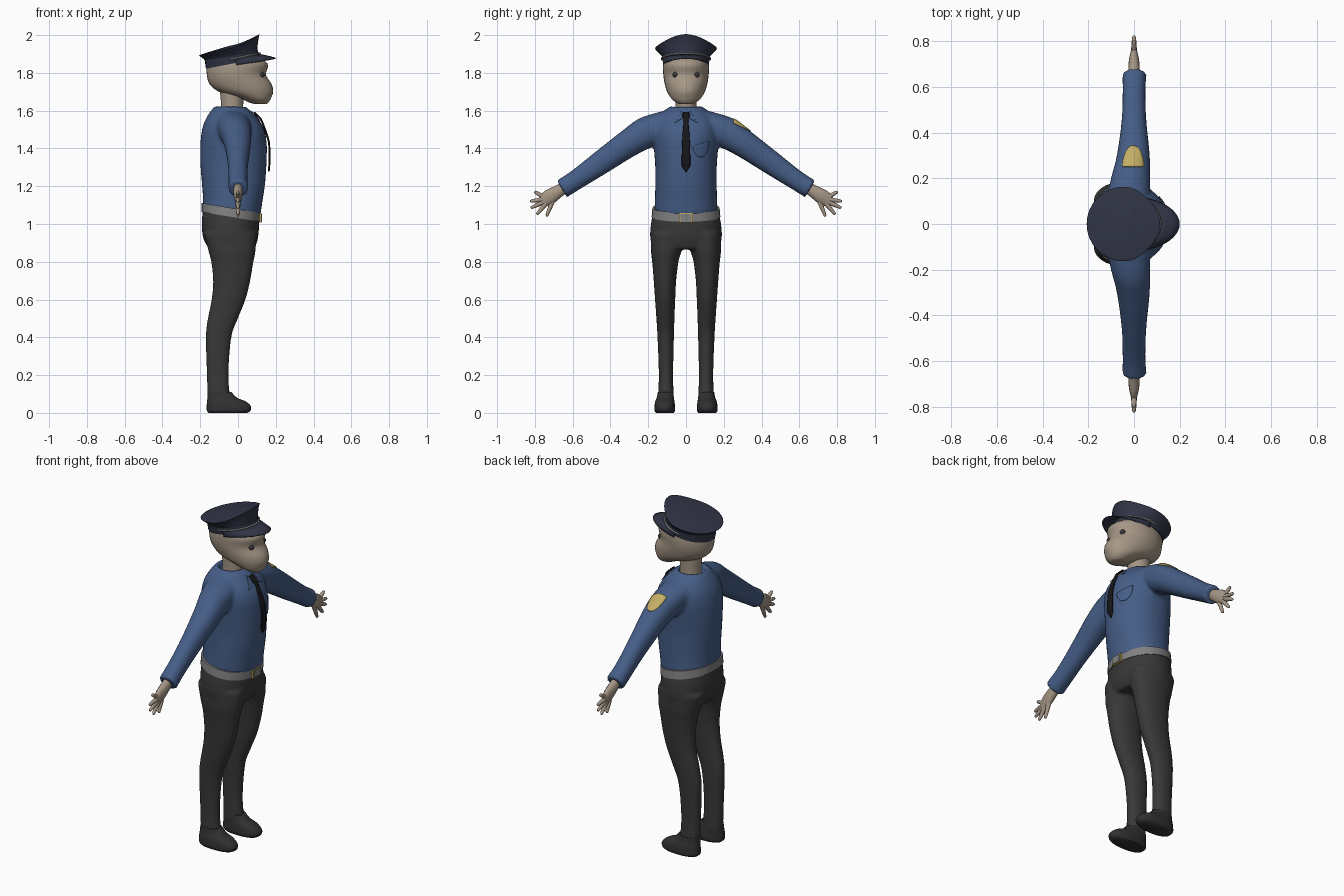
import bpy, bmesh, math
from mathutils import Vector

if "Cube" in bpy.data.objects:
    bpy.data.objects.remove(bpy.data.objects["Cube"])


def mat(name, r, g, b):
    m = bpy.data.materials.new(name)
    m.diffuse_color = (r, g, b, 1)
    m.use_nodes = True
    m.node_tree.nodes["Principled BSDF"].inputs["Base Color"].default_value = m.diffuse_color
    return m


SKIN = mat("skin", .38, .31, .24)
BLUE = mat("shirt_blue", .06, .11, .24)
DARK = mat("trouser_grey", .04, .04, .04)
SHOE = mat("shoe_dark", .03, .03, .03)
NAVY = mat("hat_navy", .03, .034, .06)
BLACK = mat("tie_black", .008, .008, .01)
GOLD = mat("gold", .55, .42, .13)
GREY = mat("belt_grey", .22, .22, .22)


def zr(z, x0, x1, y0, y1, tilt=0):
    """Horizontal ring; tilt lifts its front edge."""
    return ((x0 + x1) / 2, (y0 + y1) / 2, z, (x1 - x0) / 2, 0, tilt, 0, (y1 - y0) / 2, 0)


def sym(z, x0, x1, y, tilt=0):
    return zr(z, x0, x1, -y, y, tilt)


def ar(y, z, hx, hp, x=0):
    """Ring across the sloping arm."""
    return (x, y, z, hx, 0, 0, 0, .518 * hp, .855 * hp)


def mir(rings):
    return [tuple(-v if i % 3 == 1 else v for i, v in enumerate(r)) for r in rings]


def loft(bm, rings, p=2.0, n=32, sub=4):
    """Skin superellipse rings, blended with a smooth spline."""
    seq = []
    for i in range(len(rings) - 1):
        a, b, c, d = rings[max(i - 1, 0)], rings[i], rings[i + 1], rings[min(i + 2, len(rings) - 1)]
        for k in range(sub):
            t = k / sub
            seq.append([.5 * (2 * w1 + (w2 - w0) * t + (2 * w0 - 5 * w1 + 4 * w2 - w3) * t * t
                              + (3 * w1 - w0 - 3 * w2 + w3) * t ** 3) for w0, w1, w2, w3 in zip(a, b, c, d)])
    seq.append(rings[-1])
    loops = []
    for r in seq:
        c, u, v = Vector(r[:3]), Vector(r[3:6]), Vector(r[6:])
        row = []
        for k in range(n):
            co, si = math.cos(2 * math.pi * k / n), math.sin(2 * math.pi * k / n)
            row.append(bm.verts.new(c + u * math.copysign(abs(co) ** (2 / p), co)
                                    + v * math.copysign(abs(si) ** (2 / p), si)))
        loops.append(row)
    for a, b in zip(loops, loops[1:]):
        for k in range(n):
            bm.faces.new((a[k], a[(k + 1) % n], b[(k + 1) % n], b[k]))
    bm.faces.new(loops[0][::-1])
    bm.faces.new(loops[-1])


def finish(name, bm, material, angle=50):
    bmesh.ops.recalc_face_normals(bm, faces=bm.faces[:])
    me = bpy.data.meshes.new(name)
    bm.to_mesh(me)
    bm.free()
    me.shade_smooth()
    me.set_sharp_from_angle(angle=math.radians(angle))
    me.materials.append(material)
    ob = bpy.data.objects.new(name, me)
    bpy.context.collection.objects.link(ob)
    return ob


def body(name, lofts, material, p=2.0, n=32, sub=4, fuse=False):
    bm = bmesh.new()
    for r in lofts:
        loft(bm, r, p, n, sub)
    ob = finish(name, bm, material)
    if fuse:
        m = ob.modifiers.new("fuse", 'REMESH')
        m.mode, m.voxel_size, m.use_smooth_shade = 'VOXEL', .009, True
        s = ob.modifiers.new("soften", 'SMOOTH')
        s.factor, s.iterations = .5, 6
    return ob


# Shirt: torso with sunken collar, and two sleeves
torso = [sym(1.07, -.187, .12, .168, -.02), sym(1.12, -.185, .128, .165, -.01), sym(1.2, -.19, .142, .163),
         sym(1.3, -.198, .15, .163), sym(1.4, -.2, .152, .17), sym(1.48, -.194, .145, .176),
         sym(1.54, -.178, .118, .165), sym(1.59, -.15, .075, .125), sym(1.62, -.125, .042, .088),
         sym(1.62, -.11, .03, .072), sym(1.585, -.1, .025, .065)]
sleeve = [ar(.08, 1.525, .1, .085, -.03), ar(.2, 1.488, .085, .085, -.015), ar(.3, 1.43, .072, .074, -.003),
          ar(.455, 1.322, .054, .063), ar(.58, 1.235, .05, .053), ar(.657, 1.186, .053, .052, .002)]
shirt = body("shirt", [torso, sleeve, mir(sleeve)], BLUE, p=2.15, fuse=True)

# Trousers: hips and two legs
hips = [sym(1.065, -.185, .108, .172, -.02), sym(1.0, -.192, .112, .186), sym(.92, -.183, .105, .189),
        sym(.865, -.15, .085, .165)]
leg = [zr(.95, -.18, .1, .005, .186), zr(.85, -.155, .092, .026, .185), zr(.8, -.142, .082, .04, .179),
       zr(.7, -.132, .065, .052, .171), zr(.6, -.14, .04, .057, .164), zr(.5, -.16, 0, .061, .157),
       zr(.4, -.171, -.035, .064, .151), zr(.2, -.165, -.05, .068, .144), zr(.06, -.16, -.038, .064, .15)]
body("trousers", [hips, leg, mir(leg)], DARK, p=2.15, fuse=True)

# Shoes
shoe = [zr(0, -.155, .05, .065, .158), zr(.012, -.165, .066, .058, .167), zr(.035, -.166, .068, .058, .167),
        zr(.06, -.164, .042, .061, .163), zr(.08, -.162, -.005, .064, .155), zr(.11, -.16, -.035, .068, .149)]
for side, rings in (("left", shoe), ("right", mir(shoe))):
    body(side + "_shoe", [rings], SHOE, p=2.4)

# Belt and buckle
body("belt", [[sym(1.038, -.194, .117, .182, -.026), sym(1.085, -.192, .117, .178, -.026)]], GREY, p=2.15, sub=1)
for name, x, w, h, m in (("buckle_frame", .118, .074, .05, GOLD), ("buckle_plate", .122, .056, .042, GREY)):
    bm = bmesh.new()
    bmesh.ops.create_cube(bm, size=1)
    for v in bm.verts:
        v.co = (x + v.co.x * .012, v.co.y * w, 1.032 + v.co.z * h)
    finish(name, bm, m)

# Head, neck and eyes
body("neck", [[sym(1.57, -.09, .025, .055), sym(1.64, -.09, .028, .055), sym(1.74, -.1, .035, .06)]], SKIN)
body("head", [[sym(1.634, .09, .15, .035), sym(1.645, .055, .163, .055), sym(1.665, .01, .174, .078),
               sym(1.7, -.1, .186, .1), sym(1.74, -.15, .178, .112), sym(1.79, -.165, .148, .12),
               sym(1.85, -.165, .156, .121), sym(1.9, -.13, .08, .1)]], SKIN)
for s in (1, -1):
    bm = bmesh.new()
    bmesh.ops.create_uvsphere(bm, u_segments=16, v_segments=10, radius=.016)
    bmesh.ops.translate(bm, verts=bm.verts[:], vec=(.124, .055 * s, 1.79))
    finish("eye", bm, DARK)

# Hands: palm and spread fingers
palm = [ar(.64, 1.196, .022, .03), ar(.68, 1.17, .025, .034), ar(.72, 1.145, .022, .04), ar(.758, 1.122, .013, .034)]


def finger(y0, z0, y1, z1):
    d = Vector((0, y1 - y0, z1 - z0)).normalized()
    return [(0, y0 + (y1 - y0) * t, z0 + (z1 - z0) * t, r, 0, 0, 0, -d.z * r, d.y * r)
            for t, r in ((0, .013), (.5, .011), (.9, .008), (1, .004))]


hand = [palm, finger(.75, 1.14, .802, 1.172), finger(.755, 1.13, .826, 1.12), finger(.75, 1.118, .822, 1.085),
        finger(.742, 1.108, .79, 1.05), finger(.705, 1.125, .738, 1.04)]
body("left_hand", hand, SKIN, n=16)
body("right_hand", [mir(r) for r in hand], SKIN, n=16)

# Hat band and crown, with the crown swept up to a point in front
body("hat_band", [[sym(1.85, -.17, .118, .122, .028), sym(1.892, -.176, .105, .127, .026)]], NAVY, sub=1)
crown = body("hat_crown", [[sym(1.888, -.174, .103, .126, .024), sym(1.905, -.186, .104, .14, .028),
                            sym(1.925, -.203, .112, .16, .036), sym(1.931, -.201, .111, .157, .036),
                            sym(1.94, -.13, .06, .1, .022), sym(1.944, -.05, -.03, .01, .002)]], NAVY)
for v in crown.data.vertices:
    lift = min(max((v.co.z - 1.895 - .18 * (v.co.x + .04)) / .03, 0), 1)
    v.co.z += 1.6 * max(v.co.x + .04, 0) ** 2 * lift
    v.co.y *= 1 - 1.6 * max(v.co.x, 0) * lift

# Visor
bm = bmesh.new()
prev = None
for k in range(25):
    a = math.radians(-85 + 170 * k / 24)
    c, s = math.cos(a), math.sin(a)
    row = [bm.verts.new((-.028 + .142 * c + .086 * t * c, .123 * s, 1.868 + .032 * c - t * (.014 + .01 * s * s)
                         - .006 * t * t)) for t in (0, .33, .67, 1)]
    if prev:
        for j in range(3):
            bm.faces.new((prev[j], prev[j + 1], row[j + 1], row[j]))
    prev = row
visor = finish("hat_visor", bm, NAVY)
visor.modifiers.new("thickness", 'SOLIDIFY').thickness = .006

# Silver cord around the front of the band
cu = bpy.data.curves.new("hat_cord", 'CURVE')
cu.dimensions, cu.bevel_depth = '3D', .005
sp = cu.splines.new('POLY')
sp.points.add(24)
for k, pt in enumerate(sp.points):
    a = math.radians(-95 + 190 * k / 24)
    pt.co = (-.033 + .147 * math.cos(a), .128 * math.sin(a), 1.874 + .03 * math.cos(a), 1)
cu.materials.append(GREY)
bpy.context.collection.objects.link(bpy.data.objects.new("hat_cord", cu))


def sheet(name, point, material, axis, offset=.004):
    """Small cloth piece projected onto the shirt along -axis."""
    bm = bmesh.new()
    g = [[bm.verts.new(point(i / 10, j / 5 - 1)) for j in range(11)] for i in range(11)]
    for i in range(10):
        for j in range(10):
            bm.faces.new((g[i][j], g[i][j + 1], g[i + 1][j + 1], g[i + 1][j]))
    ob = finish(name, bm, material)
    w = ob.modifiers.new("drape", 'SHRINKWRAP')
    w.target, w.wrap_method, w.offset = shirt, 'PROJECT', offset
    w.use_negative_direction, w.use_positive_direction = True, True
    setattr(w, "use_project_" + axis, True)
    ob.modifiers.new("thickness", 'SOLIDIFY').thickness = .003


# Sleeve patch, chest badge and collar points
sheet("sleeve_patch", lambda t, a: (-.003 + .048 * a * (1 - .4 * t * t), .252 + .093 * t - .02 * t * a * a, 1.56),
      GOLD, "z", .005)
sheet("chest_badge", lambda t, a: (.18, .08 + .042 * a * math.sqrt(1 - .95 * t * t),
                                   1.425 - .07 * t + .015 * a * (1 - t)), BLUE, "x", .006)
for s in (1, -1):
    sheet("collar_point", lambda t, a: (.16, s * (.012 + .05 * t + .012 * a * (1 - t)),
                                        1.585 - .05 * t + .012 * a * (1 - t)), BLUE, "x", .007)

# Tie: knot and hanging blade
body("tie", [[(x, 0, z, .005, 0, .002, 0, w, 0) for x, z, w in
              ((.085, 1.592, .016), (.107, 1.57, .021), (.122, 1.552, .013), (.15, 1.48, .018),
               (.165, 1.42, .021), (.166, 1.32, .023), (.164, 1.3, .018), (.163, 1.278, .003))]], BLACK, p=3, n=16)
